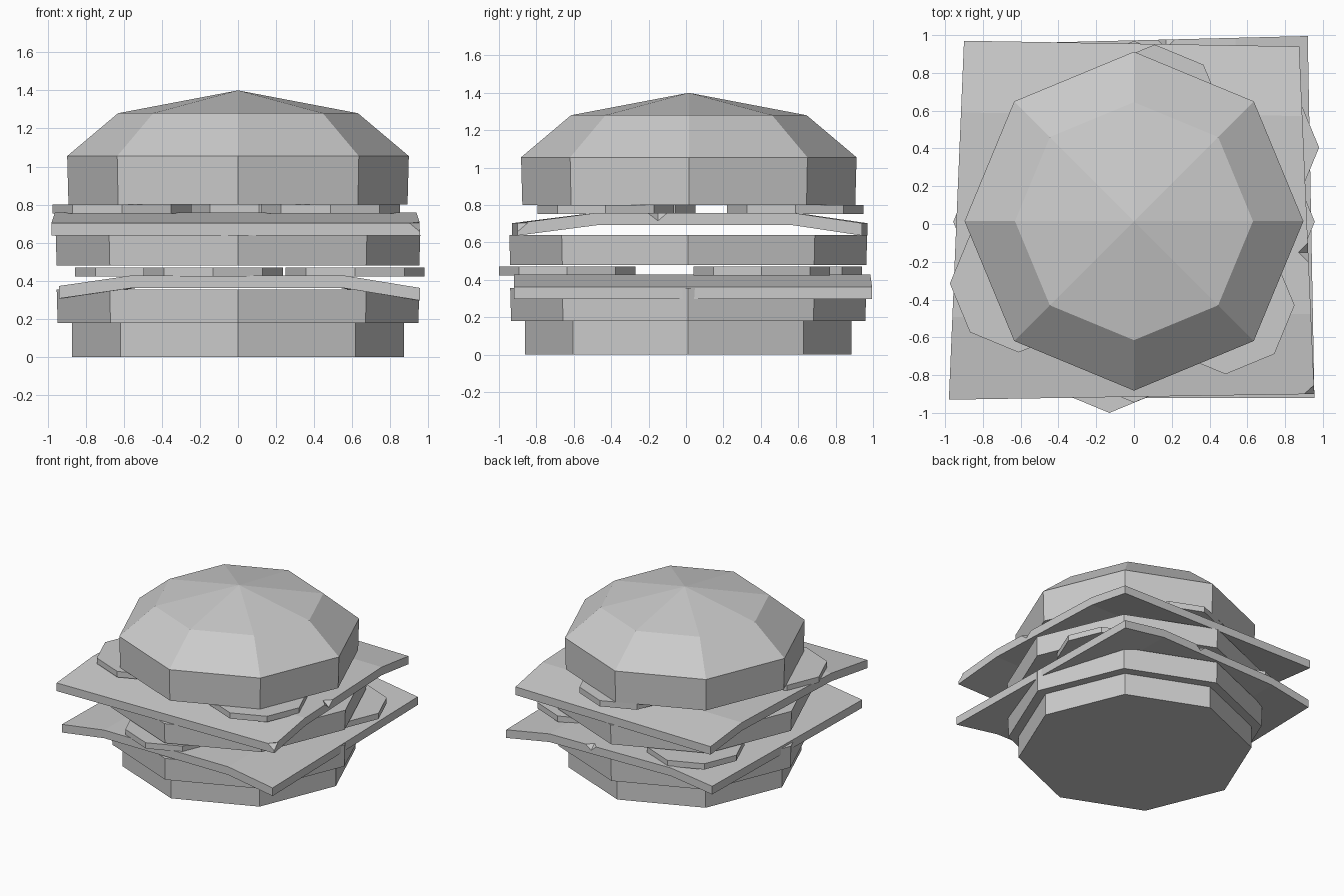
import bpy, bmesh
from math import cos, sin, pi
from mathutils import Vector

if "Cube" in bpy.data.objects:
    bpy.data.objects.remove(bpy.data.objects["Cube"])

CY = 0.012  # the stack sits slightly behind the centre


def finish(name, bm):
    bmesh.ops.recalc_face_normals(bm, faces=bm.faces[:])
    me = bpy.data.meshes.new(name)
    bm.to_mesh(me)
    bm.free()
    ob = bpy.data.objects.new(name, me)
    bpy.context.collection.objects.link(ob)
    return ob


def octagon_stack(name, profile, centre=(0, CY), apex=None):
    """Eight-sided solid from (radius, z) rings, with an optional pointed top."""
    bm = bmesh.new()
    x, y = centre
    rings = [[bm.verts.new((x + r * cos(i * pi / 4), y + r * sin(i * pi / 4), z))
              for i in range(8)] for r, z in profile]
    for a, b in zip(rings, rings[1:]):
        for i in range(8):
            j = (i + 1) % 8
            bm.faces.new((a[i], a[j], b[j], b[i]))
    bm.faces.new(rings[0])
    if apex is None:
        bm.faces.new(rings[-1])
    else:
        tip = bm.verts.new((x, y, apex))
        for i in range(8):
            bm.faces.new((rings[-1][i], rings[-1][(i + 1) % 8], tip))
    return finish(name, bm)


def cheese(name, side_a, side_b, stops, tops, thick=0.066):
    """Square slice whose two ends droop; sides run along the bend direction."""
    bm = bmesh.new()
    rows = []
    for t, z in zip(stops, tops):
        a = Vector(side_a[0]).lerp(Vector(side_a[1]), t)
        b = Vector(side_b[0]).lerp(Vector(side_b[1]), t)
        rows.append([bm.verts.new((p.x, p.y, h)) for p, h in
                     ((a, z), (b, z), (b, z - thick), (a, z - thick))])
    for r, s in zip(rows, rows[1:]):
        for i in range(4):
            j = (i + 1) % 4
            bm.faces.new((r[i], r[j], s[j], s[i]))
    bm.faces.new(rows[0])
    bm.faces.new(rows[-1])
    return finish(name, bm)


def nibble(target, spots):
    """Small pointed bites cut from the slice's upper edge."""
    for n, spot in enumerate(spots):
        bm = bmesh.new()
        ends = [bm.verts.new(Vector(spot) + Vector(d)) for d in
                ((.055, 0, 0), (0, .055, 0), (-.055, 0, 0), (0, -.055, 0))]
        for dz in (-.045, .045):
            tip = bm.verts.new(Vector(spot) + Vector((0, 0, dz)))
            for i in range(4):
                bm.faces.new((ends[i], ends[(i + 1) % 4], tip))
        cutter = finish(f"{target.name}_bite_cutter_{n}", bm)
        cutter.hide_render = True
        cutter.hide_set(True)
        mod = target.modifiers.new("bite", 'BOOLEAN')
        mod.operation = 'DIFFERENCE'
        mod.solver = 'EXACT'
        mod.object = cutter


# Buns and patties
octagon_stack("bottom_bun", [(0.872, 0), (0.872, 0.18)])
octagon_stack("lower_patty", [(0.947, 0.18), (0.952, 0.355)])
octagon_stack("upper_patty", [(0.952, 0.48), (0.957, 0.64)])
octagon_stack("top_bun", [(0.89, 0.80), (0.897, 1.055), (0.63, 1.28)], (0, 0.015), apex=1.4)

# Cheese slices: the lower droops left and right, the upper front and back
low = cheese("lower_cheese", ((-0.94, -0.92), (0.955, -0.92)), ((-0.90, 0.95), (0.92, 0.995)),
             (0, 0.20, 0.79, 1), (0.373, 0.428, 0.428, 0.363))
nibble(low, [(0.17, 0.985, 0.428)])
up = cheese("upper_cheese", ((-0.98, -0.93), (-0.90, 0.97)), ((0.955, -0.90), (0.875, 0.94)),
            (0, 0.23, 0.80, 1), (0.703, 0.758, 0.758, 0.703))
nibble(up, [(0.925, -0.15, 0.758), (0.955, -0.90, 0.703)])

# Pickles: three above each cheese slice
for layer, z, spots in (
        ("lower", 0.424, ((0.615, 0.405), (-0.13, -0.635), (-0.49, 0.575))),
        ("upper", 0.753, ((0.11, 0.585), (0.485, -0.43), (-0.61, -0.315)))):
    for n, spot in enumerate(spots, 1):
        octagon_stack(f"{layer}_pickle_{n}", [(0.365, z), (0.365, z + 0.047)], spot)
